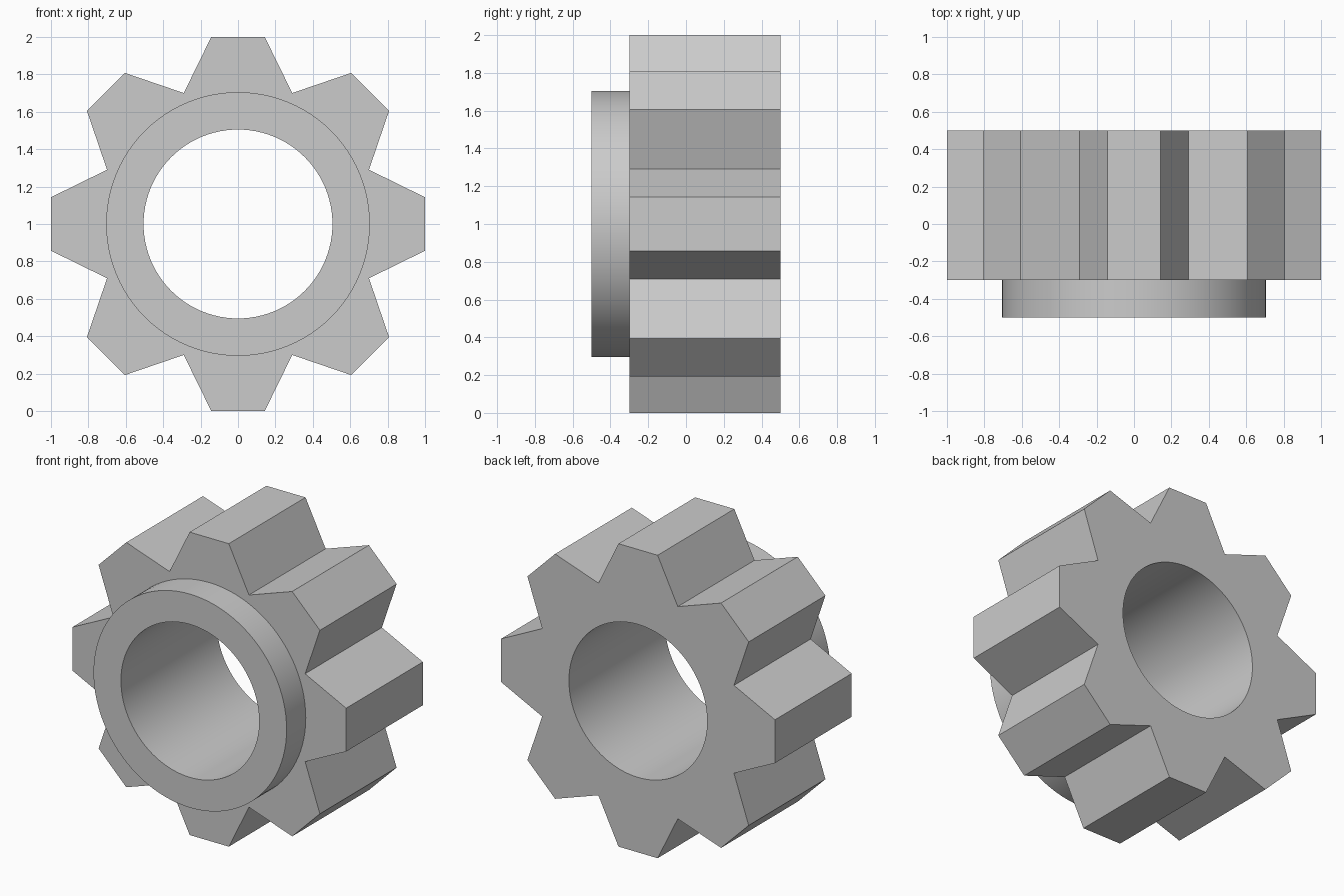
import bpy, bmesh
from math import sin, cos, pi, radians

if "Cube" in bpy.data.objects:
    bpy.data.objects.remove(bpy.data.objects["Cube"])

TEETH, SEGS = 8, 96
FRONT, BACK, COLLAR = -0.3, 0.5, -0.5

# Tooth outline: valley point, then the two tip corners, repeated round
outline = []
for i in range(TEETH):
    a = 2 * pi * i / TEETH
    for radius, offset in ((0.758, -pi / TEETH), (1.01, -radians(8.14)), (1.01, radians(8.14))):
        outline.append((radius * cos(a + offset), radius * sin(a + offset)))


def circle(r):
    return [(r * cos(2 * pi * i / SEGS), r * sin(2 * pi * i / SEGS)) for i in range(SEGS)]


bm = bmesh.new()


def loop(points, y):
    """Closed ring of vertices at depth y."""
    return [bm.verts.new((x, y, z + 1)) for x, z in points]


def wall(a, b):
    """Quads between two rings with equal counts."""
    n = len(a)
    for i in range(n):
        j = (i + 1) % n
        bm.faces.new((a[i], a[j], b[j], b[i]))


def flat_ring(outer, inner):
    """Fill the flat area between two coplanar rings."""
    edges = []
    for ring in (outer, inner):
        for i, v in enumerate(ring):
            w = ring[(i + 1) % len(ring)]
            edges.append(bm.edges.get((v, w)) or bm.edges.new((v, w)))
    bmesh.ops.triangle_fill(bm, use_beauty=True, use_dissolve=False,
                            edges=edges, normal=(0, -1, 0))


teeth_back, teeth_front = loop(outline, BACK), loop(outline, FRONT)
collar_base, collar_front = loop(circle(0.705), FRONT), loop(circle(0.705), COLLAR)
bore_front, bore_back = loop(circle(0.505), COLLAR), loop(circle(0.505), BACK)

# Flat faces around the teeth, then walls of teeth, collar and bore
flat_ring(teeth_front, collar_base)
flat_ring(teeth_back, bore_back)
wall(teeth_back, teeth_front)
wall(collar_base, collar_front)
wall(collar_front, bore_front)
wall(bore_front, bore_back)
bmesh.ops.recalc_face_normals(bm, faces=bm.faces[:])

mesh = bpy.data.meshes.new("gear_with_collar")
bm.to_mesh(mesh)
bm.free()
gear = bpy.data.objects.new("gear_with_collar", mesh)
bpy.context.collection.objects.link(gear)

# Smooth bore and collar, sharp tooth edges
bpy.context.view_layer.objects.active = gear
gear.select_set(True)
bpy.ops.object.shade_smooth_by_angle(angle=radians(15))
